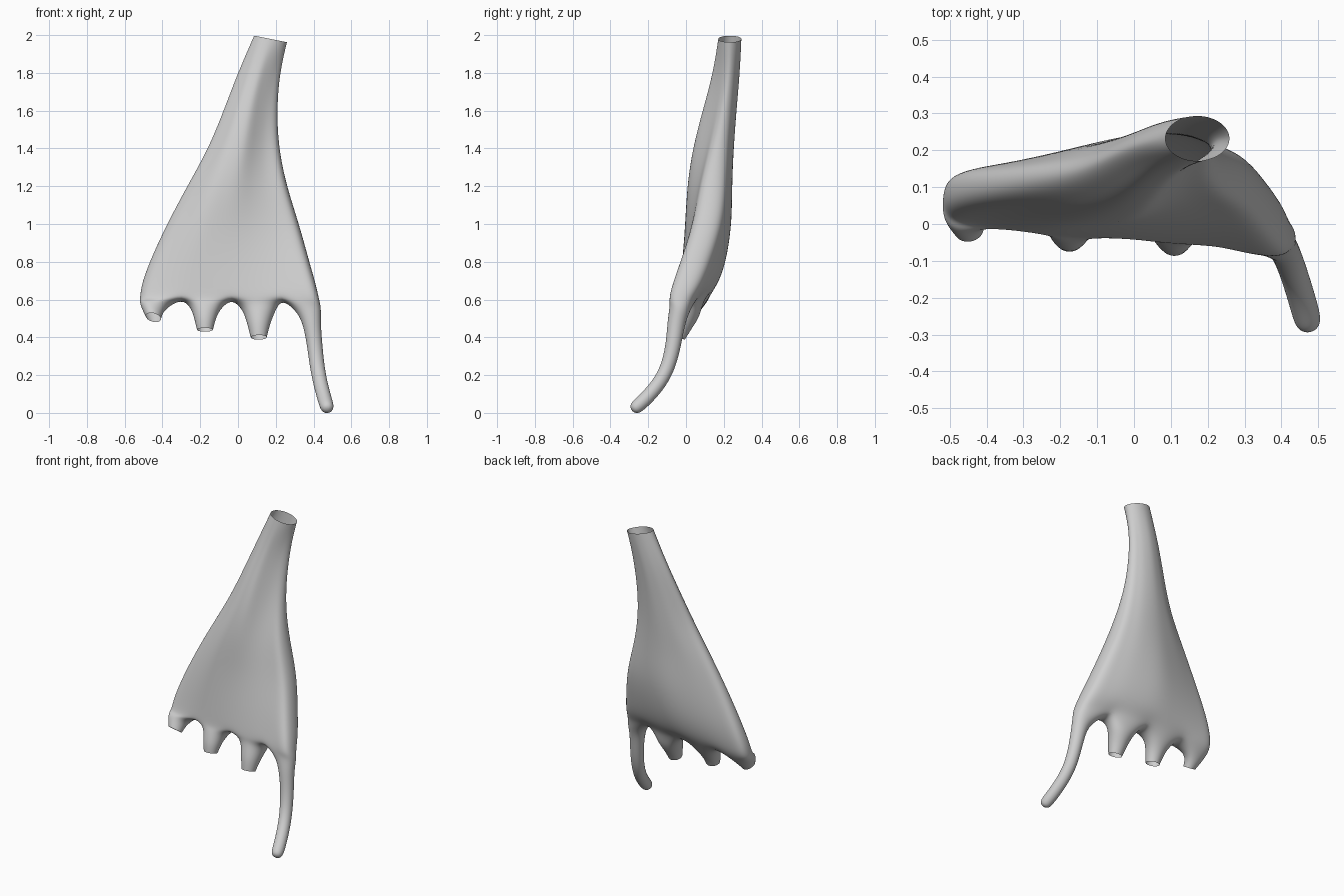
import bpy, bmesh, math
from mathutils import Vector

if "Cube" in bpy.data.objects:
    bpy.data.objects.remove(bpy.data.objects["Cube"])

T = [0, .1, .23, .37, .515, .66, .8, .9, 1]      # column positions across the hand

# z, left x, right x, front y and back y at five stations
LEVELS = [
    (1.98, .096, .25, (.212, .177, .168, .177, .208), (.25, .285, .293, .285, .255)),
    (1.80, .01, .208, (.19, .15, .14, .17, .205), (.24, .275, .287, .28, .255)),
    (1.60, -.065, .193, (.15, .09, .085, .135, .175), (.205, .25, .268, .265, .235)),
    (1.40, -.145, .203, (.11, .04, .03, .10, .13), (.17, .23, .253, .252, .215)),
    (1.20, -.258, .245, (.09, .005, .003, .06, .075), (.16, .21, .24, .248, .205)),
    (1.00, -.365, .311, (.07, -.01, .0, .03, .04), (.15, .20, .245, .243, .19)),
    (0.80, -.458, .365, (.05, -.018, -.022, -.015, -.035), (.15, .185, .22, .195, .125)),
    (0.67, -.503, .403, (.03, -.025, -.037, -.045, -.085), (.14, .155, .17, .14, .075)),
    (0.60, -.508, .417, (.01, -.03, -.042, -.06, -.1), (.125, .125, .11, .08, .03)),
]

# finger rings: x, y, z, radius
FINGERS = [
    [(-.457, .027, .565, .066), (-.448, -.015, .505, .042)],
    [(-.172, .01, .555, .078), (-.175, -.022, .49, .056), (-.175, -.034, .44, .044)],
    [(.112, .012, .545, .088), (.109, -.025, .47, .062), (.11, -.046, .40, .044)],
    [(.378, -.035, .545, .066), (.392, -.053, .47, .048), (.406, -.066, .36, .042),
     (.420, -.096, .235, .040), (.440, -.152, .140, .039), (.461, -.223, .065, .039),
     (.472, -.264, .030, .038), (.475, -.278, .016, .027)],
]


def station(vals, t):
    s = min(t * 4, 3.9999)
    i = int(s)
    return vals[i] + (vals[i + 1] - vals[i]) * (s - i)


bm = bmesh.new()


def level_loop(z, xl, xr, fr, bk, last):
    f, b = [], []
    for i, t in enumerate(T):
        x, yf, yb, zz = xl + (xr - xl) * t, station(fr, t), station(bk, t), z
        if z > 1.9:                              # round, tilted wrist opening
            a = math.pi * (i + 1) / 10
            x, h = .172 - .088 * math.cos(a), .062 * math.sin(a)
            yf, yb, zz = .232 - h, .232 + h, z - (x - .17) * .2
        if last:
            zz = .62 if i in (2, 4, 6) else .60
        f.append(bm.verts.new((x, yf, zz)))
        b.append(bm.verts.new((x, yb, zz)))
    mids = {}
    for i, out in ((0, -.016), (8, .018)):
        if z > 1.9:
            out *= .27
        p = (f[i].co + b[i].co) / 2
        mids[i] = bm.verts.new((p.x + out, p.y, p.z))
    return f, b, mids


def outline(f, b, m):
    return f + [m[8]] + b[::-1] + [m[0]]


def bridge(a, b):
    n = len(a)
    for i in range(n):
        bm.faces.new((a[i], a[(i + 1) % n], b[(i + 1) % n], b[i]))


# wrist and palm
prev = None
for k, lv in enumerate(LEVELS):
    f, b, m = level_loop(*lv, k == len(LEVELS) - 1)
    loop = outline(f, b, m)
    if prev:
        bridge(prev, loop)
    prev = loop

# webs between the fingers
for i in (2, 4, 6):
    p = (f[i].co + b[i].co) / 2
    m[i] = bm.verts.new((p.x, p.y, .60))

# finger stubs and the long pointing finger
for n, rings in enumerate(FINGERS):
    a, c, e = 2 * n, 2 * n + 1, 2 * n + 2
    loop = [f[a], f[c], f[e], m[e], b[e], b[c], b[a], m[a]]
    pts = [Vector(r[:3]) for r in rings]
    for i, r in enumerate(rings):
        d = (pts[min(i + 1, len(pts) - 1)] - pts[max(i - 1, 0)]).normalized()
        v = d.cross(Vector((1, 0, 0))).normalized()
        if v.y < 0:
            v = -v
        u = d.cross(v).normalized()
        if u.x < 0:
            u = -u
        if i == 0:                               # flatter where it leaves the palm
            v = v * .85
        ring = []
        for q in range(8):
            ang = math.radians(225 + 45 * q)
            p = pts[i] + r[3] * 1.06 * (u * math.cos(ang) + v * math.sin(ang))
            if n == 0:                           # little finger end is tilted
                p.z -= (p.x - pts[i].x) * .3
            ring.append(bm.verts.new(p))
        bridge(loop, ring)
        loop = ring
    if n == 3:                                   # closed fingertip
        tip = bm.verts.new(pts[-1] + Vector((.003, -.008, -.010)))
        for i in range(8):
            bm.faces.new((loop[i], loop[(i + 1) % 8], tip))

bmesh.ops.recalc_face_normals(bm, faces=bm.faces)
for face in bm.faces:
    face.smooth = True
mesh = bpy.data.meshes.new("pointing_hand")
bm.to_mesh(mesh)
bm.free()
hand = bpy.data.objects.new("pointing_hand", mesh)
bpy.context.collection.objects.link(hand)
mat = bpy.data.materials.new("light_grey")
mat.diffuse_color = (.62, .62, .62, 1)
mat.use_nodes = True
mat.node_tree.nodes["Principled BSDF"].inputs["Base Color"].default_value = mat.diffuse_color
mesh.materials.append(mat)
sub = hand.modifiers.new("smooth", 'SUBSURF')
sub.levels = sub.render_levels = 3
